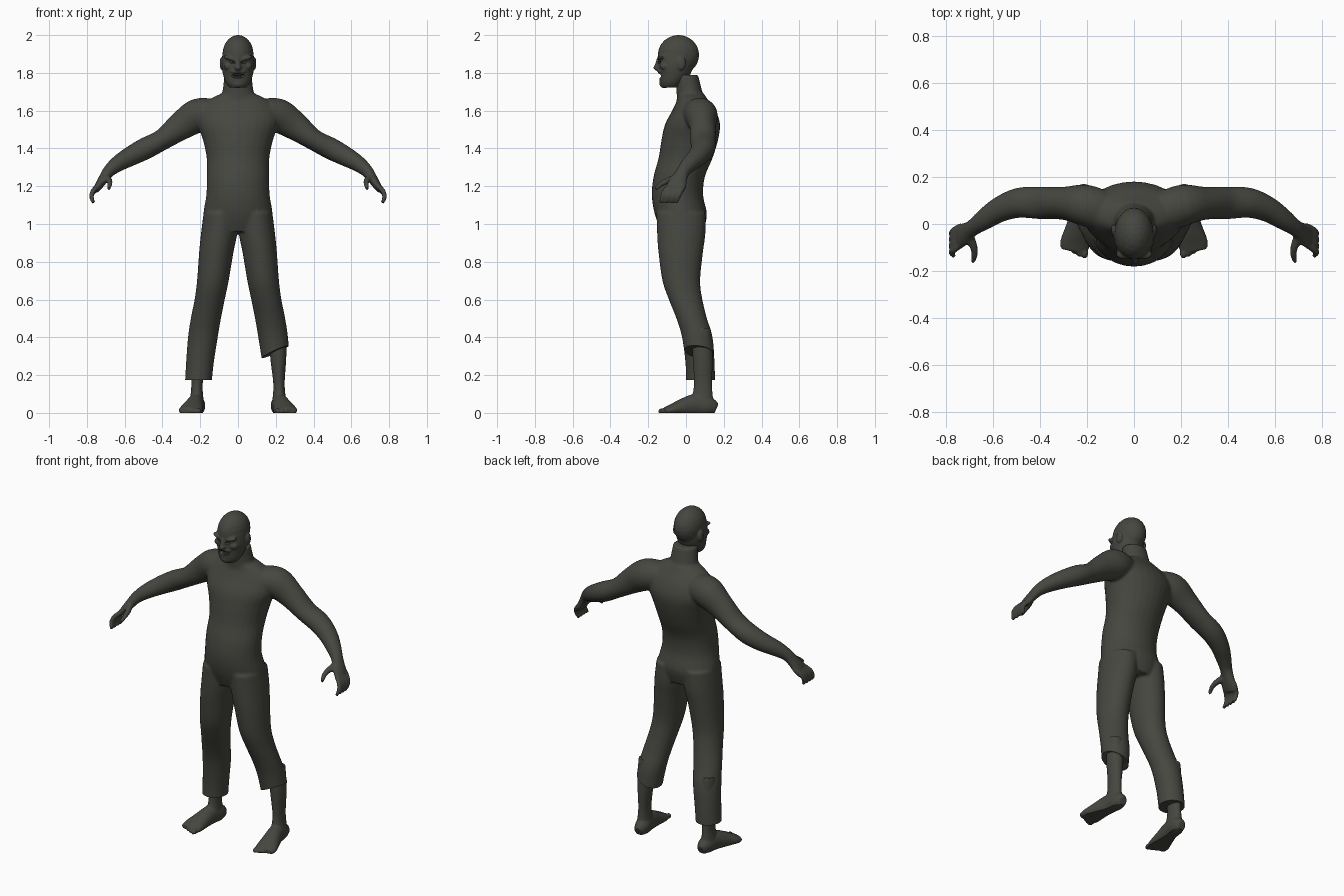
import bpy, bmesh, math
from mathutils import Vector, Matrix

if "Cube" in bpy.data.objects:
    bpy.data.objects.remove(bpy.data.objects["Cube"])

mat = bpy.data.materials.new("dark olive grey")
mat.diffuse_color = (0.062, 0.062, 0.052, 1)
mat.use_nodes = True
mat.node_tree.nodes["Principled BSDF"].inputs["Base Color"].default_value = mat.diffuse_color
X, Y, Z = Vector((1, 0, 0)), Vector((0, 1, 0)), Vector((0, 0, 1))


def smooth_path(pts, n=4):
    """Catmull-Rom through rows of numbers."""
    pts = [Vector(p) for p in pts]
    ext = [pts[0]] + pts + [pts[-1]]
    out = []
    for i in range(1, len(ext) - 2):
        p0, p1, p2, p3 = ext[i - 1:i + 3]
        for k in range(n):
            t = k / n
            out.append(0.5 * (2 * p1 + (p2 - p0) * t + (2 * p0 - 5 * p1 + 4 * p2 - p3) * t * t
                              + (3 * p1 - p0 - 3 * p2 + p3) * t ** 3))
    return out + [pts[-1]]


def tube(bm, pts, side=X, flat=False, s=1, sides=28):
    """Loft ellipses; each row is x, y, z, radius along side, other radius."""
    path = smooth_path(pts)
    cs = [Vector((p[0] * s, p[1], p[2])) for p in path]
    rings = []
    for i, p in enumerate(path):
        t = Z if flat else (cs[min(i + 1, len(cs) - 1)] - cs[max(i - 1, 0)]).normalized()
        u = (side - t * side.dot(t)).normalized()
        v = t.cross(u)
        rings.append([bm.verts.new(cs[i] + u * p[3] * math.cos(a) + v * p[4] * math.sin(a))
                      for a in (2 * math.pi * k / sides for k in range(sides))])
    for r, q in zip(rings, rings[1:]):
        for k in range(sides):
            bm.faces.new((r[k], r[(k + 1) % sides], q[(k + 1) % sides], q[k]))
    bm.faces.new(rings[0])
    bm.faces.new(rings[-1])


def ball(bm, c, r, tilt=0):
    m = Matrix.Translation(c) @ Matrix.Rotation(tilt, 4, 'Y') @ Matrix.Diagonal((*r, 1))
    bmesh.ops.create_icosphere(bm, subdivisions=3, radius=1, matrix=m)


def make(name, bm):
    bmesh.ops.recalc_face_normals(bm, faces=bm.faces)
    me = bpy.data.meshes.new(name)
    bm.to_mesh(me)
    bm.free()
    ob = bpy.data.objects.new(name, me)
    bpy.context.collection.objects.link(ob)
    me.materials.append(mat)
    return ob


def activate(ob):
    bpy.ops.object.select_all(action='DESELECT')
    ob.select_set(True)
    bpy.context.view_layer.objects.active = ob


def fuse(ob, voxel, rounds):
    """Melt overlapping parts into one skin."""
    activate(ob)
    m = ob.modifiers.new("skin", 'REMESH')
    m.mode, m.voxel_size = 'VOXEL', voxel
    bpy.ops.object.modifier_apply(modifier=m.name)
    m = ob.modifiers.new("soften", 'SMOOTH')
    m.factor, m.iterations = 0.5, rounds
    bpy.ops.object.modifier_apply(modifier=m.name)


def cut_below(ob, co, no, keep):
    """Cut away what lies under a plane, only where keep(vertex position) holds."""
    bm = bmesh.new()
    bm.from_mesh(ob.data)
    faces = [f for f in bm.faces if all(keep(v.co) for v in f.verts)]
    geom = list({g for f in faces for g in (*f.verts, *f.edges)}) + faces
    res = bmesh.ops.bisect_plane(bm, geom=geom, plane_co=co, plane_no=no, clear_inner=True)
    edges = [e for e in res['geom_cut'] if isinstance(e, bmesh.types.BMEdge)]
    bmesh.ops.holes_fill(bm, edges=edges, sides=0)
    bm.to_mesh(ob.data)
    bm.free()


def finish(ob):
    activate(ob)
    bpy.ops.object.shade_smooth_by_angle(angle=math.radians(40))


# Body: torso, neck, arms, hands and trouser legs
bm = bmesh.new()
tube(bm, [(0, -.02, .96, .16, .11), (0, -.027, 1.05, .183, .138), (0, -.045, 1.15, .168, .136),
          (0, -.036, 1.25, .165, .136), (0, -.002, 1.35, .166, .143), (0, .021, 1.45, .187, .15),
          (0, .035, 1.53, .215, .145), (0, .042, 1.6, .21, .115), (0, .035, 1.655, .16, .083),
          (0, .025, 1.69, .09, .07)], flat=True)
tube(bm, [(0, .03, 1.6, .11, .08), (0, .018, 1.7, .083, .068), (0, .002, 1.79, .072, .062)], flat=True)
for s in (1, -1):
    tube(bm, [(.12, .05, 1.585, .085, .075), (.21, .08, 1.575, .088, .09), (.3, .088, 1.52, .07, .076),
              (.4, .09, 1.447, .069, .056), (.49, .09, 1.4, .064, .058), (.57, .062, 1.358, .054, .052),
              (.635, .02, 1.32, .045, .043), (.68, -.012, 1.283, .036, .034),
              (.705, -.03, 1.25, .04, .028), (.735, -.05, 1.205, .052, .022),
              (.752, -.06, 1.178, .048, .016)], side=Y, s=s)
    # fingers and thumb
    for i in range(4):
        y = -.1 + .028 * i
        tube(bm, [(.735, y + .01, 1.205, .013, .013), (.765, y - .01, 1.178, .014, .014),
                  (.776, y - .024, 1.145, .013, .013), (.764, y - .036, 1.11, .01, .01)],
             s=s, side=Y, sides=12)
    tube(bm, [(.705, -.04, 1.25, .02, .02), (.684, -.09, 1.232, .018, .018),
              (.678, -.13, 1.212, .014, .014), (.686, -.163, 1.185, .011, .011)], s=s, sides=12)
    # trouser leg
    tube(bm, [(.09, -.027, 1.06, .092, .13), (.1, -.025, .95, .096, .128), (.115, -.028, .85, .091, .118),
              (.133, -.025, .7, .084, .1), (.15, -.002, .6, .08, .089), (.17, .03, .5, .08, .081),
              (.186, .06, .4, .079, .081), (.203, .075, .25, .073, .077), (.214, .078, .1, .07, .077)],
         flat=True, s=s)
body = make("body_and_trousers", bm)
fuse(body, .0075, 6)
# straight hem on one leg, torn slanted hem on the other
cut_below(body, (0, 0, .175), (0, 0, 1), lambda p: p.x < 0 and p.z < .6)
cut_below(body, (.19, .07, .32), (-.45, .12, 1), lambda p: p.x > 0 and p.z < .6)
finish(body)

# Bare shins and feet
bm = bmesh.new()
for s in (1, -1):
    tube(bm, [(.21, .08, .45, .045, .05), (.213, .088, .3, .043, .053), (.217, .09, .15, .03, .048),
              (.219, .085, .06, .038, .06)], flat=True, s=s)
    tube(bm, [(.214, .16, .02, .025, .03), (.215, .12, .035, .042, .05), (.224, .05, .042, .044, .058),
              (.238, -.02, .028, .054, .046), (.25, -.08, .014, .064, .03),
              (.256, -.115, .008, .056, .02)], s=s)
    # toes
    for i in range(5):
        r = .018 - .0022 * i
        ball(bm, (s * (.21 + .023 * i), -.124 + .003 * i + .002 * i * i, .008), (r * .85, r * 1.3, r))
feet = make("bare_feet", bm)
fuse(feet, .006, 4)
cut_below(feet, (0, 0, 0), (0, 0, 1), lambda p: p.z < .4)
finish(feet)

# Head: skull, jaw and face forms
bm = bmesh.new()
ball(bm, (0, -.04, 1.895), (.083, .11, .106))
tube(bm, [(0, -.05, 1.9, .082, .098), (0, -.055, 1.84, .087, .093), (0, -.06, 1.79, .079, .082),
          (0, -.075, 1.75, .066, .064), (0, -.083, 1.722, .045, .047)], flat=True)
ball(bm, (0, -.115, 1.743), (.032, .026, .024))
ball(bm, (0, -.148, 1.828), (.019, .025, .017))
tube(bm, [(0, -.138, 1.88, .012, .015), (0, -.148, 1.832, .015, .02)])
ball(bm, (0, -.13, 1.808), (.045, .022, .012))
for s in (1, -1):
    ball(bm, (s * .038, -.128, 1.877), (.04, .022, .012), -s * .25)
    ball(bm, (s * .05, -.112, 1.835), (.026, .026, .022))
    ball(bm, (s * .086, -.025, 1.85), (.011, .024, .036))
head = make("head", bm)
fuse(head, .005, 4)

# Carve mouth and eye sockets
bm = bmesh.new()
ball(bm, (0, -.15, 1.784), (.038, .045, .013))
for s in (1, -1):
    ball(bm, (s * .036, -.156, 1.858), (.024, .026, .009), -s * .2)
cutter = make("face_cutter", bm)
cutter.hide_render = True
activate(head)
m = head.modifiers.new("carve", 'BOOLEAN')
m.operation, m.object, m.solver = 'DIFFERENCE', cutter, 'EXACT'
bpy.ops.object.modifier_apply(modifier=m.name)
bpy.data.objects.remove(cutter)
finish(head)

# Eyes and teeth
bm = bmesh.new()
for s in (1, -1):
    ball(bm, (s * .036, -.122, 1.858), (.013, .014, .01))
for z in (1.792, 1.775):
    tube(bm, [(-.028, -.105, z, .006, .005), (0, -.126, z, .006, .005), (.028, -.105, z, .006, .005)],
         side=Z, sides=8)
finish(make("eyes_and_teeth", bm))
